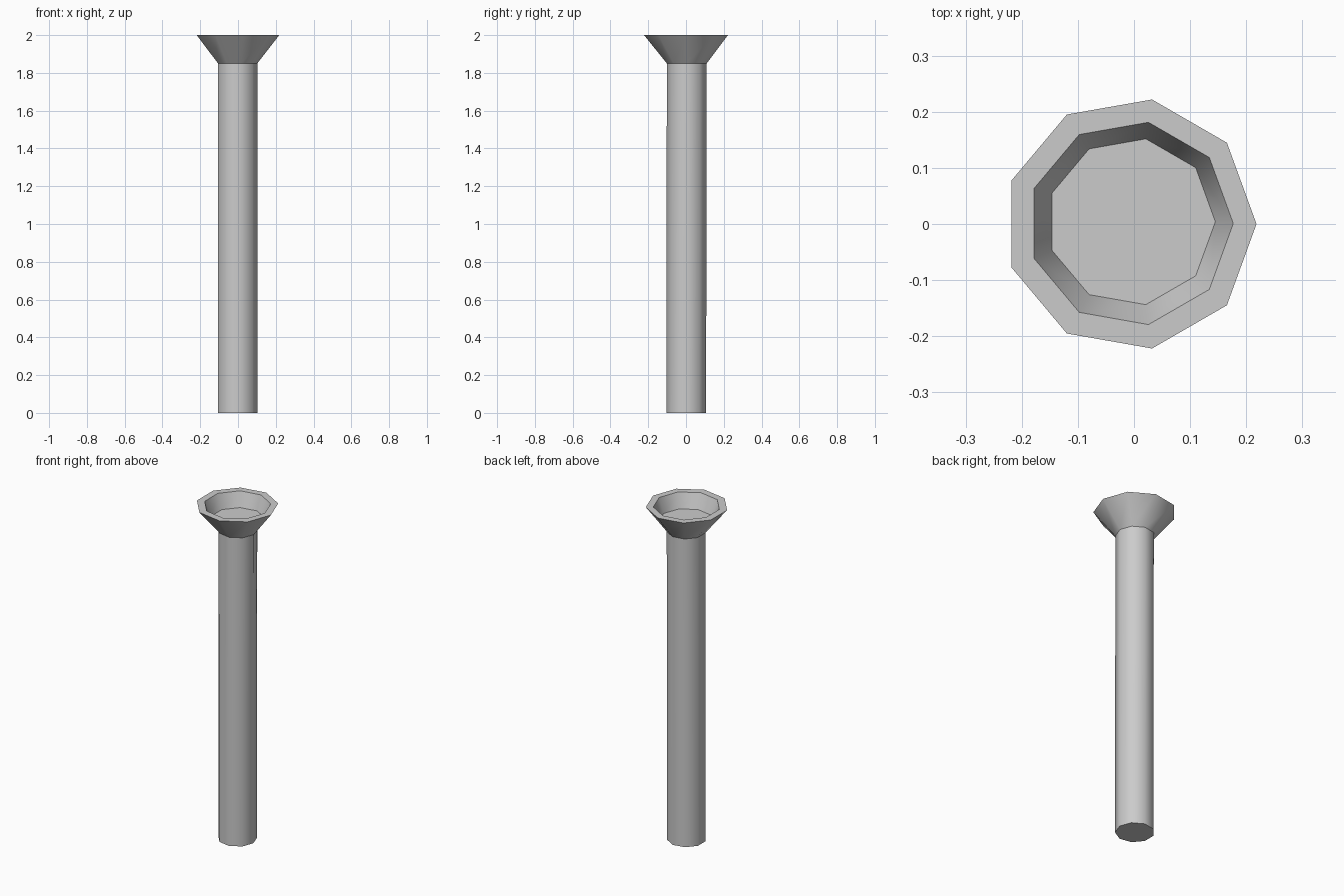
import bpy, bmesh
from math import sin, cos, tau, radians

if "Cube" in bpy.data.objects:
    bpy.data.objects.remove(bpy.data.objects["Cube"])

SIDES = 9


def loft(name, rings, cap_start=False, cap_end=False):
    """Join nine-sided rings given as (centre x, centre y, z, radius)."""
    bm = bmesh.new()
    loops = []
    for cx, cy, z, r in rings:
        loops.append([bm.verts.new((cx + r * cos(tau * i / SIDES),
                                    cy + r * sin(tau * i / SIDES), z))
                      for i in range(SIDES)])
    for a, b in zip(loops, loops[1:]):
        for i in range(SIDES):
            j = (i + 1) % SIDES
            bm.faces.new((a[i], a[j], b[j], b[i]))
    if cap_start:
        bm.faces.new(loops[0][::-1])
    if cap_end:
        bm.faces.new(loops[-1])
    mesh = bpy.data.meshes.new(name)
    bm.to_mesh(mesh)
    bm.free()
    obj = bpy.data.objects.new(name, mesh)
    bpy.context.collection.objects.link(obj)
    # Round the nine sides, keep rims and caps crisp
    bpy.ops.object.select_all(action='DESELECT')
    obj.select_set(True)
    bpy.context.view_layer.objects.active = obj
    bpy.ops.object.shade_smooth_by_angle(angle=radians(43))
    return obj


joint = (-0.005, 0.004, 1.85, 0.107)

# Slightly leaning pole, closed at the bottom
loft("pole", [(-0.005, 0.001, 0.0, 0.107), joint], cap_start=True)

# Flared cup: outer flare, flat rim, inner wall, floor
loft("cup", [joint,
             (-0.007, 0.0, 2.0, 0.2253),
             (-0.006, 0.001, 2.0, 0.183),
             (-0.005, 0.004, 1.914, 0.150)], cap_end=True)
